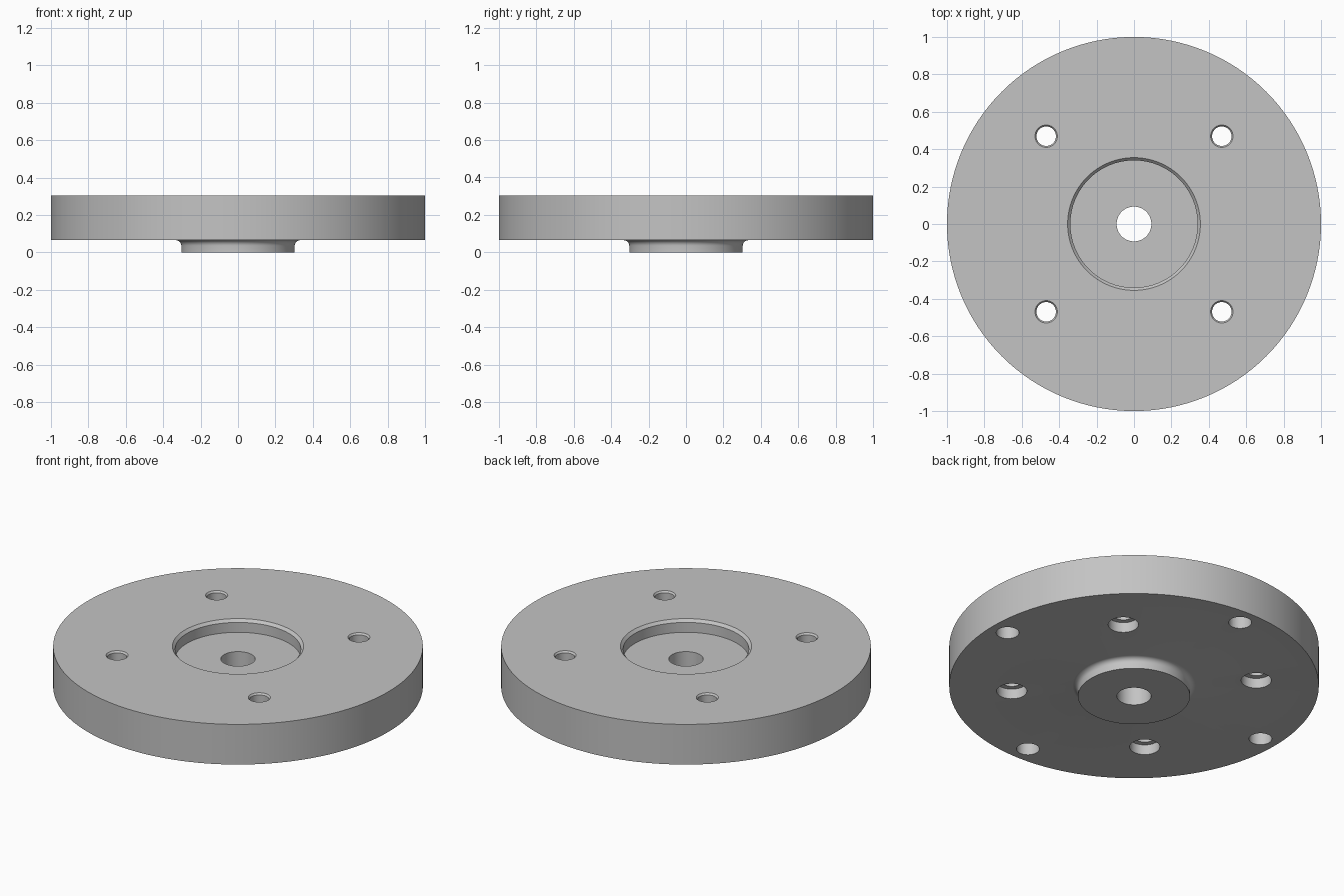
import bpy
import bmesh
from math import pi, sin, cos, radians
from mathutils import Vector

if "Cube" in bpy.data.objects:
    bpy.data.objects.remove(bpy.data.objects["Cube"], do_unlink=True)

metal = bpy.data.materials.new("plain grey metal")
metal.use_nodes = True
GREY = (0.55, 0.55, 0.55, 1)
metal.diffuse_color = GREY
metal.node_tree.nodes["Principled BSDF"].inputs["Base Color"].default_value = GREY


def lathe(name, profile, steps, location=(0, 0, 0)):
    """Revolve a closed (radius, height) profile about z."""
    bm = bmesh.new()
    verts = [bm.verts.new((r, 0, z)) for r, z in profile]
    edges = [bm.edges.new((v, verts[(i + 1) % len(verts)]))
             for i, v in enumerate(verts)
             if v.co.x > 0 or verts[(i + 1) % len(verts)].co.x > 0]
    bmesh.ops.spin(bm, geom=verts + edges, cent=(0, 0, 0), axis=(0, 0, 1),
                   angle=2 * pi, steps=steps, use_duplicate=False)
    bmesh.ops.remove_doubles(bm, verts=bm.verts[:], dist=1e-5)
    bmesh.ops.recalc_face_normals(bm, faces=bm.faces[:])
    bmesh.ops.translate(bm, verts=bm.verts[:], vec=Vector(location))
    mesh = bpy.data.meshes.new(name)
    bm.to_mesh(mesh)
    bm.free()
    mesh.materials.append(metal)
    obj = bpy.data.objects.new(name, mesh)
    bpy.context.collection.objects.link(obj)
    return obj


# Key heights and radii
BASE, TOP, FLOOR = 0.065, 0.305, 0.23
BORE, BOSS, FILLET = 0.093, 0.303, 0.03

# Disc with a recess above, a filleted boss below and a central bore
fillet = [(BOSS + FILLET * (1 - cos(radians(a))),
           BASE - FILLET + FILLET * sin(radians(a))) for a in range(0, 91, 15)]
profile = [(BORE, 0), (BOSS, 0)] + fillet + [
    (1, BASE), (1, TOP), (0.355, TOP), (0.34, TOP - 0.016),
    (0.34, FLOOR), (BORE, FLOOR)]
disc = lathe("flange_disc", profile, 128)

# Counterbored through holes on the diagonals, chamfered at the top
through = [(0, 0), (0.082, 0), (0.082, 0.125), (0.052, 0.125),
           (0.052, TOP - 0.01), (0.06, TOP), (0.068, TOP + 0.01), (0, TOP + 0.01)]
# Blind holes in the underside on the axes
blind = [(0, 0), (0.062, 0), (0.062, 0.22), (0, 0.22)]

cutters = []
for i in range(4):
    a = i * pi / 2
    for name, shape, radius, turn in (("through_hole", through, 0.664, pi / 4),
                                      ("blind_hole", blind, 0.893, 0)):
        spot = (radius * cos(a + turn), radius * sin(a + turn), 0)
        cutters.append(lathe(f"{name}_cutter_{i}", shape, 40, spot))

bpy.ops.object.select_all(action='DESELECT')
disc.select_set(True)
bpy.context.view_layer.objects.active = disc
for cutter in cutters:
    cutter.hide_render = True
    mod = disc.modifiers.new("drill", 'BOOLEAN')
    mod.operation = 'DIFFERENCE'
    mod.solver = 'EXACT'
    mod.object = cutter
    bpy.ops.object.modifier_apply(modifier=mod.name)
    bpy.data.objects.remove(cutter, do_unlink=True)

bpy.ops.object.shade_smooth_by_angle(angle=radians(30))
